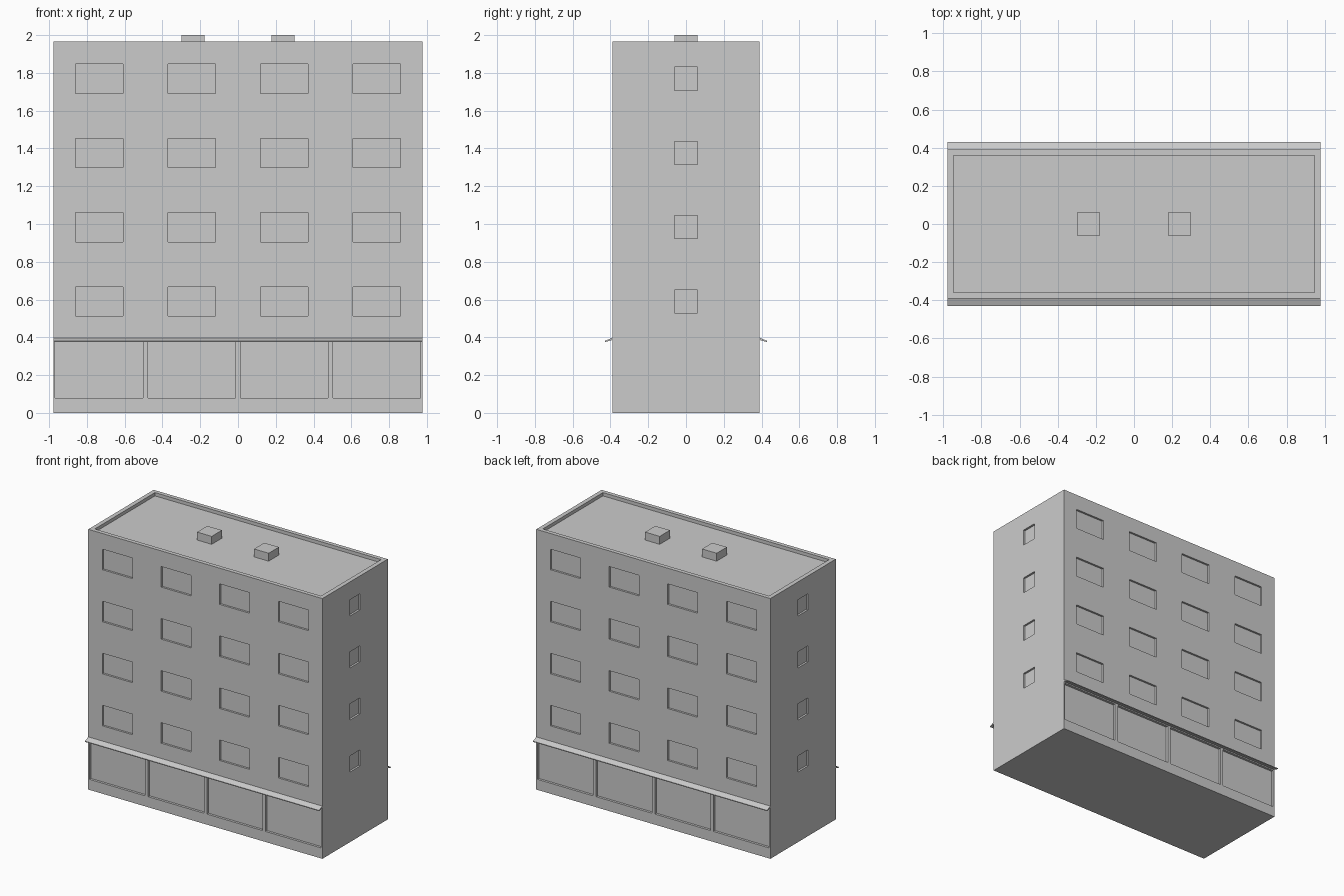
import bpy
import bmesh
from mathutils import Matrix, Vector

cube = bpy.data.objects.get("Cube")
if cube:
    bpy.data.objects.remove(cube, do_unlink=True)

HALF_X, HALF_Y, HEIGHT, ROOF = 0.978, 0.39, 1.965, 1.94
COLUMNS = [-0.735, -0.245, 0.245, 0.735]
FLOORS = [0.59 + 0.393 * i for i in range(4)]

grey = bpy.data.materials.new("concrete_grey")
grey.use_nodes = True
colour = (0.6, 0.6, 0.6, 1)
grey.diffuse_color = colour
grey.node_tree.nodes["Principled BSDF"].inputs["Base Color"].default_value = colour


def add_box(bm, centre, size):
    matrix = Matrix.Translation(Vector(centre)) @ Matrix.Diagonal((*size, 1))
    bmesh.ops.create_cube(bm, size=1, matrix=matrix)


def make_object(name, bm):
    bmesh.ops.recalc_face_normals(bm, faces=bm.faces)
    mesh = bpy.data.meshes.new(name)
    bm.to_mesh(mesh)
    bm.free()
    mesh.materials.append(grey)
    obj = bpy.data.objects.new(name, mesh)
    bpy.context.collection.objects.link(obj)
    return obj


# Main block
bm = bmesh.new()
add_box(bm, (0, 0, HEIGHT / 2), (2 * HALF_X, 2 * HALF_Y, HEIGHT))
building = make_object("building_walls", bm)

# Recesses for windows, shop fronts and the roof well
bm = bmesh.new()
for side in (-1, 1):
    for x in COLUMNS:
        add_box(bm, (x, side * HALF_Y, 0.228), (0.465, 0.036, 0.297))
        for z in FLOORS:
            add_box(bm, (x, side * HALF_Y, z), (0.25, 0.03, 0.155))
    for z in FLOORS:
        add_box(bm, (side * HALF_X, 0, z), (0.03, 0.122, 0.122))
add_box(bm, (0, 0, ROOF + 0.1), (1.89, 0.718, 0.2))
cutter = make_object("recess_cutter", bm)
cutter.hide_render = True

cut = building.modifiers.new("recesses", "BOOLEAN")
cut.object = cutter
cut.operation = "DIFFERENCE"
cut.solver = "EXACT"
bpy.context.view_layer.objects.active = building
bpy.ops.object.modifier_apply(modifier=cut.name)
bpy.data.objects.remove(cutter, do_unlink=True)

# Sloping awnings above the shop fronts
PROFILE = [(0.389, 0.398), (0.43, 0.381), (0.43, 0.375), (0.389, 0.386)]
for name, side in (("front_awning", -1), ("back_awning", 1)):
    bm = bmesh.new()
    face = bm.faces.new([bm.verts.new((-HALF_X, side * y, z)) for y, z in PROFILE])
    result = bmesh.ops.extrude_face_region(bm, geom=[face], use_keep_orig=True)
    moved = [v for v in result["geom"] if isinstance(v, bmesh.types.BMVert)]
    bmesh.ops.translate(bm, verts=moved, vec=(2 * HALF_X, 0, 0))
    make_object(name, bm)

# Rooftop vents
for name, x in (("right_roof_vent", -0.238), ("left_roof_vent", 0.238)):
    bm = bmesh.new()
    add_box(bm, (x, 0, (ROOF + 2) / 2), (0.122, 0.122, 2 - ROOF))
    make_object(name, bm)
